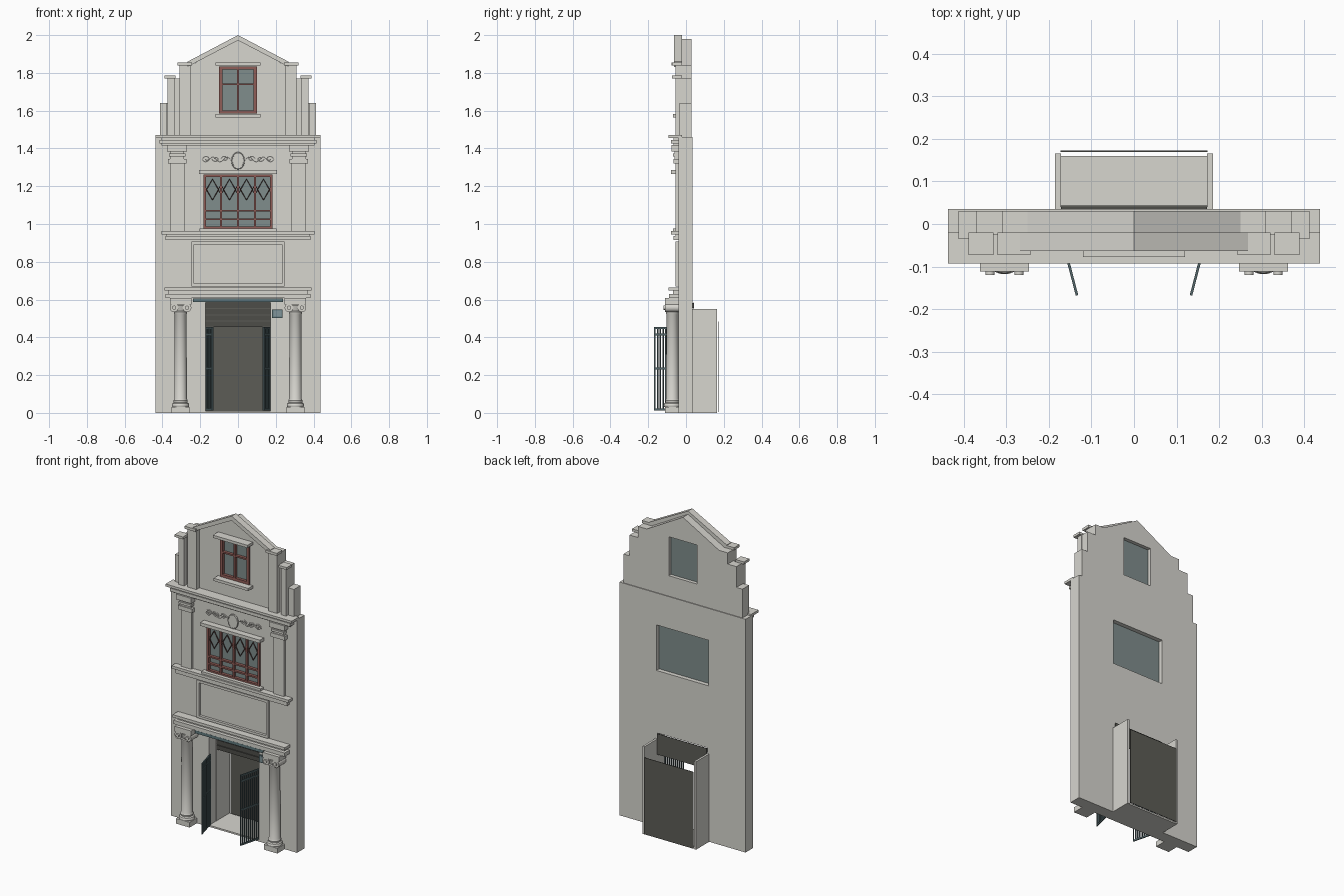
import bpy, bmesh, math
from mathutils import Vector, Matrix

cube = bpy.data.objects.get("Cube")
if cube:
    bpy.data.objects.remove(cube, do_unlink=True)


def material(name, r, g, b):
    m = bpy.data.materials.new(name)
    m.use_nodes = True
    m.diffuse_color = (r, g, b, 1)
    m.node_tree.nodes["Principled BSDF"].inputs["Base Color"].default_value = (r, g, b, 1)
    return m


STONE = material("stone", .68, .67, .625)
GLASS = material("window_glass", .215, .27, .265)
RED = material("red_frame", .28, .11, .095)
LATTICE = material("dark_red_lattice", .17, .07, .062)
DARK = material("dark_panel", .107, .107, .093)
SLAT = material("shutter_slat", .075, .075, .066)
TEAL = material("teal_beam", .12, .195, .21)
IRON = material("gate_iron", .085, .13, .14)
PALE = material("plaque_face", .22, .3, .32)


def add(name, data, mat):
    ob = bpy.data.objects.new(name, data)
    bpy.context.collection.objects.link(ob)
    data.materials.append(mat)
    return ob


def select(ob):
    bpy.ops.object.select_all(action='DESELECT')
    ob.select_set(True)
    bpy.context.view_layer.objects.active = ob


def finish(name, bm, mat):
    bmesh.ops.recalc_face_normals(bm, faces=bm.faces)
    me = bpy.data.meshes.new(name)
    bm.to_mesh(me)
    bm.free()
    return add(name, me, mat)


def box(name, x0, x1, y0, y1, z0, z1, mat=STONE):
    bm = bmesh.new()
    bmesh.ops.create_cube(bm, size=1)
    for v in bm.verts:
        v.co = Vector(((x0 + x1) / 2 + v.co.x * (x1 - x0),
                       (y0 + y1) / 2 + v.co.y * (y1 - y0),
                       (z0 + z1) / 2 + v.co.z * (z1 - z0)))
    return finish(name, bm, mat)


def slab(name, half, y0, z0, z1, mat=STONE, y1=-.02):
    return box(name, -half, half, y0, y1, z0, z1, mat)


def pair(name, x0, x1, *rest):
    box("left_" + name, x0, x1, *rest)
    box("right_" + name, -x1, -x0, *rest)


def rect(x0, x1, z0, z1):
    return [(x0, z0), (x1, z0), (x1, z1), (x0, z1)]


def prism(name, loops, y0, y1, mat=STONE):
    """Filled outline in x and z, with later loops as holes, from y0 to y1."""
    cu = bpy.data.curves.new(name, 'CURVE')
    cu.dimensions = '2D'
    cu.fill_mode = 'BOTH'
    cu.extrude = (y1 - y0) / 2
    for loop in loops:
        sp = cu.splines.new('POLY')
        sp.points.add(len(loop) - 1)
        for p, (x, z) in zip(sp.points, loop):
            p.co = (x, z, 0, 1)
        sp.use_cyclic_u = True
    ob = add(name, cu, mat)
    ob.rotation_euler.x = math.pi / 2
    ob.location.y = (y0 + y1) / 2
    select(ob)
    bpy.ops.object.convert(target='MESH')
    bpy.ops.object.shade_flat()
    return ob


def wire(name, paths, y, radius, mat, cyclic=False, res=1):
    """Round bars along paths of (x, z) at depth y."""
    cu = bpy.data.curves.new(name, 'CURVE')
    cu.dimensions = '3D'
    cu.bevel_depth = radius
    cu.bevel_resolution = res
    cu.use_fill_caps = True
    for path in paths:
        sp = cu.splines.new('POLY')
        sp.points.add(len(path) - 1)
        for p, (x, z) in zip(sp.points, path):
            p.co = (x, y, z, 1)
        sp.use_cyclic_u = cyclic
    ob = add(name, cu, mat)
    select(ob)
    bpy.ops.object.convert(target='MESH')
    bpy.ops.object.shade_smooth_by_angle()
    return ob


def window(name, x, z0, z1, cols, rows, y, f):
    """Red frame with one hole per pane, and glass behind it."""
    m = .005
    xs = [-x + f] + cols + [x - f]
    zs = [z0 + f] + rows + [z1 - f]
    holes = []
    for i in range(len(xs) - 1):
        for j in range(len(zs) - 1):
            holes.append(rect(xs[i] + (m if i else 0), xs[i + 1] - (m if i < len(cols) else 0),
                              zs[j] + (m if j else 0), zs[j + 1] - (m if j < len(rows) else 0)))
    prism(name + "_frame", [rect(-x, x, z0, z1)] + holes, y, y + .02, RED)
    box(name + "_glass", -x, x, y + .018, .008, z0, z1, GLASS)


# Main wall with door notch and window opening
W, D = .437, .172
prism("main_wall", [[(-W, 0), (-D, 0), (-D, .585), (D, .585), (D, 0), (W, 0), (W, 1.46), (-W, 1.46)],
                    rect(-.18, .18, .975, 1.26)], -.04, .035)

# Stepped gable wall
half = [(.41, 1.46), (.41, 1.64), (.37, 1.64), (.37, 1.77), (.31, 1.77), (.31, 1.84), (.25, 1.84)]
prism("gable_wall", [half + [(0, 1.98)] + [(-x, z) for x, z in reversed(half)],
                     rect(-.098, .098, 1.588, 1.832)], -.025, .03)
prism("raking_cornice", [[(-.268, 1.859), (0, 2), (.268, 1.859), (.268, 1.832), (0, 1.972), (-.268, 1.832)]],
      -.063, -.02)
pair("gable_inner_pilaster", .25, .31, -.055, -.02, 1.46, 1.84)
pair("gable_inner_cap", .243, .32, -.073, -.02, 1.84, 1.856)
pair("gable_outer_pilaster", .335, .372, -.055, -.02, 1.46, 1.77)
pair("gable_outer_cap", .33, .388, -.073, -.02, 1.77, 1.785)
pair("gable_edge_strip", .375, .412, -.035, .03, 1.46, 1.64)

# Gable window
window("gable_window", .1, 1.585, 1.835, [0], [1.74], -.035, .017)
slab("gable_window_header", .12, -.078, 1.838, 1.855)
slab("gable_window_sill", .12, -.07, 1.565, 1.582)

# Cornices and string courses
slab("top_cornice", W, -.093, 1.455, 1.47)
slab("top_cornice_lower", .415, -.08, 1.425, 1.445)
slab("top_cornice_core", .405, -.065, 1.415, 1.456)
slab("middle_cornice", .405, -.08, .945, .962)
slab("middle_cornice_lower", .385, -.066, .915, .937)
slab("middle_cornice_core", .38, -.055, .93, .95)
slab("lower_cornice", .388, -.092, .648, .665)
slab("lower_frieze", .37, -.068, .625, .65)
slab("lower_architrave", .385, -.09, .607, .63)

# Upper storey pilasters
pair("pilaster_shaft", .283, .357, -.055, -.03, .96, 1.33)
pair("pilaster_collar", .273, .37, -.066, -.03, 1.32, 1.345)
pair("pilaster_neck", .285, .36, -.06, -.03, 1.34, 1.39)
pair("pilaster_band", .278, .364, -.07, -.03, 1.358, 1.372)
pair("pilaster_capital", .27, .375, -.078, -.03, 1.385, 1.418)

# Upper storey window with diamond lattice and short links to the mullions
window("upper_window", .183, .972, 1.262, [-.09, 0, .09], [1.025, 1.07], -.048, .014)
slab("upper_window_header", .207, -.08, 1.265, 1.285)
slab("upper_window_sill", .205, -.07, .96, .976)
centres = (-.135, -.045, .045, .135)
diamonds = [[(c - .032, 1.182), (c, 1.237), (c + .032, 1.182), (c, 1.127)] for c in centres]
wire("diamond_lattice", diamonds, -.042, .003, LATTICE, True)
links = [[(c + s * .044, 1.205), (c + s * .03, 1.182), (c + s * .044, 1.159)]
         for c in centres for s in (-1, 1)]
wire("lattice_links", links, -.042, .003, LATTICE)

# Oval medallion and scrollwork
oval = [(.032 * math.cos(a * math.pi / 12), 1.335 + .042 * math.sin(a * math.pi / 12)) for a in range(24)]
prism("medallion", [oval], -.052, -.035)
wire("medallion_rim", [oval], -.05, .004, STONE, True, 2)


def curl(x, z, side, up):
    pts = []
    for i in range(19):
        a, r = i * math.pi / 9, .02 * (1 - i / 24)
        pts.append((side * (x + r * math.cos(a)), z + up * r * .8 * math.sin(a)))
    return pts


for side, word in ((1, "left"), (-1, "right")):
    vine = [(side * (.04 + .15 * i / 24), 1.342 + .013 * math.sin(i * math.pi / 6)) for i in range(25)]
    curls = [curl(.07, 1.345, side, 1), curl(.118, 1.345, side, -1), curl(.167, 1.345, side, 1)]
    wire(word + "_scrollwork", [vine] + curls, -.044, .004, STONE)

# Raised panel border
prism("panel_border", [rect(-.247, .247, .67, .907), rect(-.232, .232, .685, .892)], -.056, -.03)

# Entrance columns
profile = [(0, .03), (.043, .03), (.046, .04), (.043, .05), (.036, .055), (.038, .065), (.033, .075),
           (.033, .25), (.031, .52), (.035, .527), (.035, .535), (.031, .54), (.04, .57), (0, .57)]
for side, word in ((1, "left"), (-1, "right")):
    cx, cy = side * .304, -.072
    bm = bmesh.new()
    vs = [bm.verts.new((cx + r, cy, z)) for r, z in profile]
    es = [bm.edges.new(p) for p in zip(vs, vs[1:])]
    bmesh.ops.spin(bm, geom=vs + es, cent=(cx, cy, 0), axis=(0, 0, 1), angle=math.tau, steps=24)
    bmesh.ops.remove_doubles(bm, verts=bm.verts, dist=.0001)
    select(finish(word + "_column", bm, STONE))
    bpy.ops.object.shade_smooth_by_angle()
    box(word + "_column_plinth", cx - .047, cx + .047, -.112, -.035, 0, .032)
    box(word + "_column_abacus", cx - .057, cx + .057, -.112, -.035, .575, .607)
    for k in (-1, 1):
        for rad, front in ((.023, -.112), (.011, -.12)):
            bm = bmesh.new()
            place = Matrix.Translation((cx + k * .034, (front - .035) / 2, .557))
            bmesh.ops.create_cone(bm, cap_ends=True, segments=20, radius1=rad, radius2=rad,
                                  depth=-.035 - front,
                                  matrix=place @ Matrix.Rotation(math.pi / 2, 4, 'X'))
            select(finish(word + "_volute", bm, STONE))
            bpy.ops.object.shade_smooth_by_angle()

# Door beam and house plaque
slab("door_beam", .237, -.089, .588, .606, TEAL)
box("plaque", .18, .236, -.048, -.04, .502, .548, TEAL)
box("plaque_face", .187, .229, -.05, -.047, .509, .541, PALE)

# Entrance recess
slab("recess_floor", D, -.04, 0, .01, STONE, .16)
pair("recess_wall", .171, .185, .03, .165, 0, .55)
box("recess_back", -D, D, .169, .172, .005, .485, DARK)
slab("shutter", D, .04, .455, .585, DARK, .043)
for i in range(4):
    z = .457 + i * .0325
    slab("shutter_slat", .171, .034, z, z + .027, SLAT, .041)

# Open iron gates
for side, word in ((1, "left"), (-1, "right")):
    parts = [box(word + "_gate_rail", 0, .14, -.003, .003, z, z + .01, IRON) for z in (.012, .23, .41, .445)]
    for i in range(10):
        x = i * .0149
        parts.append(box(word + "_gate_bar", x, x + .006, -.003, .003, .012, .455, IRON))
    for ob in parts:
        ob.location = (side * .169, -.032, 0)
        ob.rotation_euler.z = math.atan2(-1, -.26 * side)
